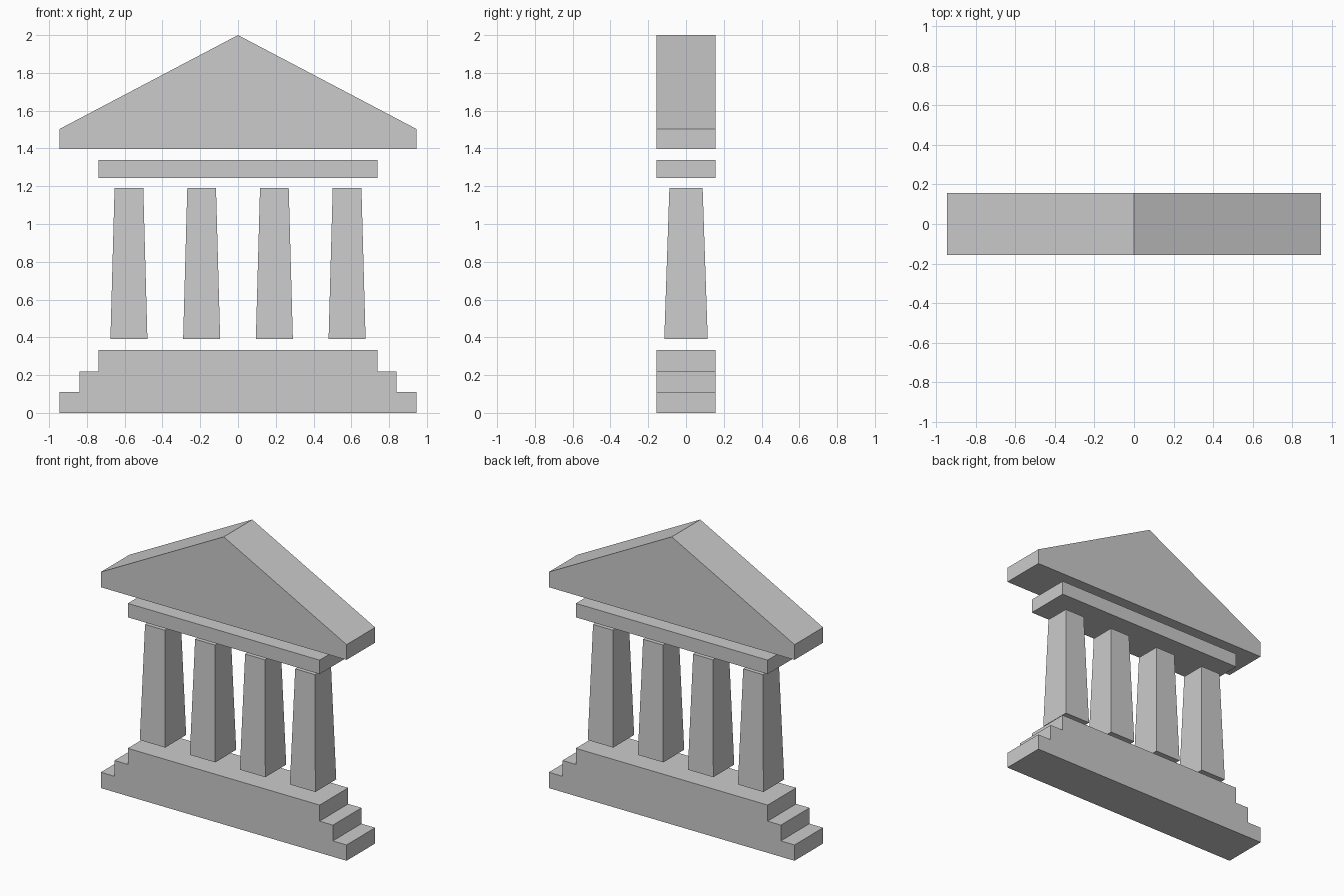
import bpy
import bmesh

default = bpy.data.objects.get("Cube")
if default:
    bpy.data.objects.remove(default, do_unlink=True)

HALF_DEPTH = 0.157

# One plain stone colour
stone = bpy.data.materials.new("grey_stone")
stone.use_nodes = True
colour = (0.6, 0.6, 0.6, 1)
stone.diffuse_color = colour
stone.node_tree.nodes["Principled BSDF"].inputs["Base Color"].default_value = colour


def loft(name, bottom, top):
    """Solid between two matching rings of points."""
    bm = bmesh.new()
    a = [bm.verts.new(p) for p in bottom]
    b = [bm.verts.new(p) for p in top]
    bm.faces.new(a)
    bm.faces.new(b)
    for i in range(len(a)):
        j = (i + 1) % len(a)
        bm.faces.new((a[i], a[j], b[j], b[i]))
    bmesh.ops.recalc_face_normals(bm, faces=bm.faces)
    mesh = bpy.data.meshes.new(name)
    bm.to_mesh(mesh)
    bm.free()
    mesh.materials.append(stone)
    obj = bpy.data.objects.new(name, mesh)
    bpy.context.collection.objects.link(obj)
    return obj


def slab(name, right_side):
    """Mirror a right-hand (x, z) profile and extrude it front to back."""
    left_side = [(-x, z) for x, z in reversed(right_side) if x > 0]
    profile = right_side + left_side
    return loft(name,
                [(x, -HALF_DEPTH, z) for x, z in profile],
                [(x, HALF_DEPTH, z) for x, z in profile])


def rectangle(cx, hx, hy, z):
    return [(cx + sx * hx, sy * hy, z)
            for sx, sy in ((-1, -1), (1, -1), (1, 1), (-1, 1))]


# Stepped base
slab("stepped_base", [(0.945, 0), (0.945, 0.11), (0.84, 0.11),
                      (0.84, 0.22), (0.738, 0.22), (0.738, 0.332)])

# Four tapered square columns
for i in range(4):
    cx = (i - 1.5) * 0.385
    loft(f"column_{i + 1}",
         rectangle(cx, 0.098, 0.115, 0.39),
         rectangle(cx, 0.076, 0.088, 1.19))

# Lintel beam
slab("lintel", [(0.738, 1.243), (0.738, 1.34)])

# Gabled roof
slab("roof", [(0.945, 1.397), (0.945, 1.503), (0, 2)])
